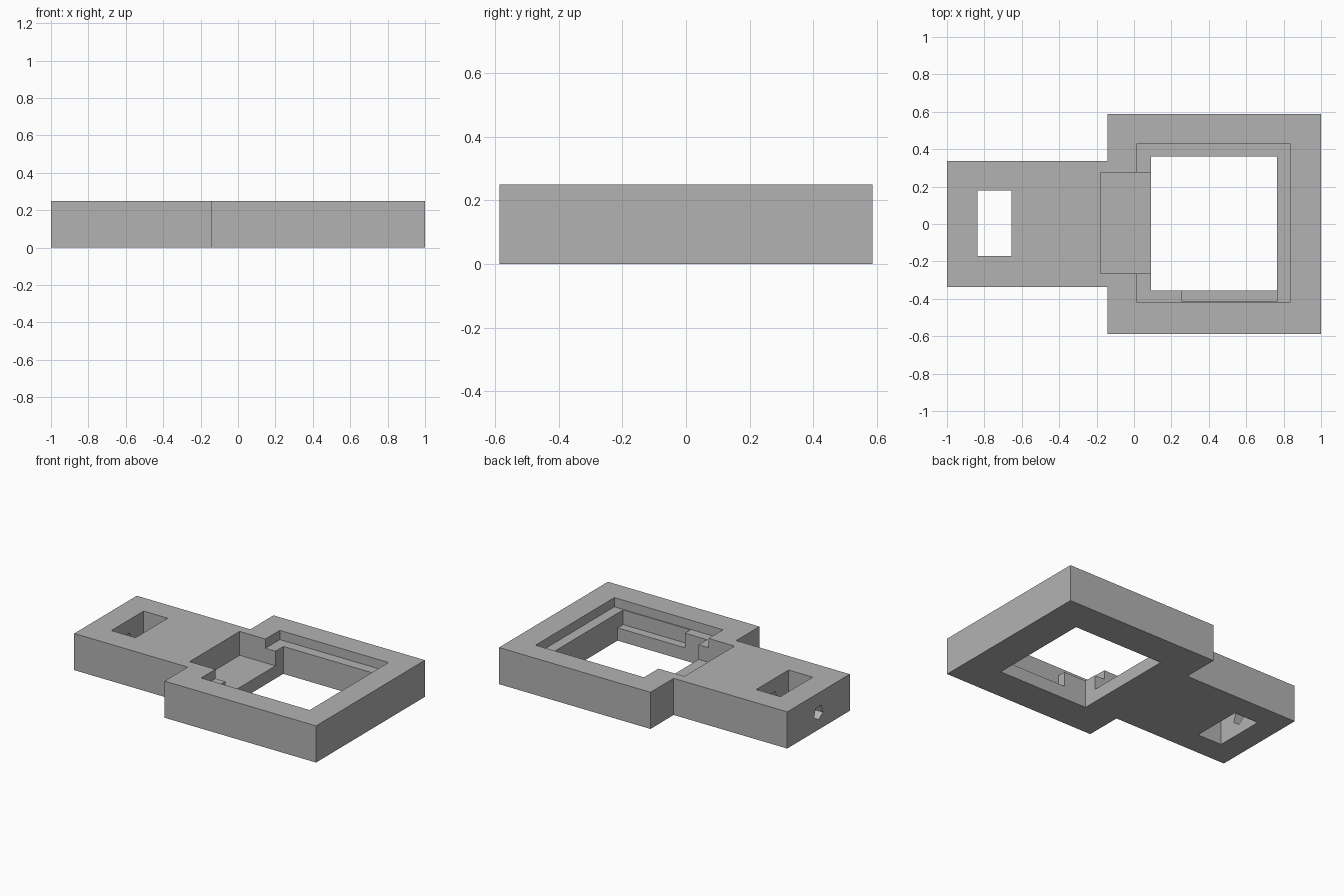
import bpy
import bmesh
from math import pi
from mathutils import Matrix, Vector

default_cube = bpy.data.objects.get("Cube")
if default_cube:
    bpy.data.objects.remove(default_cube, do_unlink=True)

THICK = 0.25     # plate thickness
LEDGE = 0.187    # height of the step around the window
FLOOR = 0.087    # floor of the two pockets
OVER = 0.1       # cutter overshoot past the plate faces

grey = bpy.data.materials.new("plain_grey")
grey.use_nodes = True
grey.diffuse_color = (0.45, 0.45, 0.45, 1)
grey.node_tree.nodes["Principled BSDF"].inputs["Base Color"].default_value = grey.diffuse_color


def make_object(name, bm):
    bmesh.ops.recalc_face_normals(bm, faces=bm.faces)
    mesh = bpy.data.meshes.new(name)
    bm.to_mesh(mesh)
    bm.free()
    mesh.materials.append(grey)
    obj = bpy.data.objects.new(name, mesh)
    bpy.context.collection.objects.link(obj)
    return obj


def box(name, x0, x1, y0, y1, z0, z1):
    bm = bmesh.new()
    centre = Vector((x0 + x1, y0 + y1, z0 + z1)) / 2
    size = Matrix.Diagonal((x1 - x0, y1 - y0, z1 - z0, 1))
    bmesh.ops.create_cube(bm, size=1, matrix=Matrix.Translation(centre) @ size)
    return make_object(name, bm)


def cut(target, cutter):
    cutter.hide_render = True
    mod = target.modifiers.new(cutter.name, "BOOLEAN")
    mod.operation = "DIFFERENCE"
    mod.solver = "EXACT"
    mod.object = cutter
    bpy.context.view_layer.objects.active = target
    bpy.ops.object.modifier_apply(modifier=mod.name)
    bpy.data.objects.remove(cutter, do_unlink=True)


# Plate: wide square frame with a narrower stem, extruded from its outline
half = [(-1, 0.337), (-0.143, 0.337), (-0.143, 0.587), (1, 0.587)]
outline = half + [(x, -y) for x, y in reversed(half)]
bm = bmesh.new()
face = bm.faces.new([bm.verts.new((x, y, 0)) for x, y in outline])
extruded = bmesh.ops.extrude_face_region(bm, geom=[face])
top_verts = [v for v in extruded["geom"] if isinstance(v, bmesh.types.BMVert)]
bmesh.ops.translate(bm, verts=top_verts, vec=(0, 0, THICK))
frame = make_object("frame_plate", bm)

# Window, stepped ledge, stem pocket, side pocket and stem slot
top = THICK + OVER
cut(frame, box("window", 0.09, 0.765, -0.355, 0.36, -OVER, top))
cut(frame, box("ledge_recess", 0.015, 0.835, -0.42, 0.43, LEDGE, top))
cut(frame, box("stem_pocket", -0.18, 0.2, -0.265, 0.275, FLOOR, top))
cut(frame, box("side_pocket", 0.257, 0.764, -0.414, -0.3, FLOOR, top))
cut(frame, box("stem_slot", -0.837, -0.655, -0.17, 0.178, -OVER, top))

# Five-sided bore running lengthwise from the stem end past the slot
bm = bmesh.new()
bmesh.ops.create_cone(bm, cap_ends=True, segments=5, radius1=0.05, radius2=0.05, depth=0.6)
lowest = min(bm.verts, key=lambda v: v.co.y)
turn = -pi / 2 - Vector((lowest.co.x, lowest.co.y)).angle_signed(Vector((1, 0)))
lay_down = Matrix.Rotation(pi / 2, 4, "Z") @ Matrix.Rotation(pi / 2, 4, "X")
place = Matrix.Translation((-0.8, 0, 0.117)) @ lay_down @ Matrix.Rotation(turn, 4, "Z")
bmesh.ops.transform(bm, matrix=place, verts=bm.verts)
cut(frame, make_object("end_bore", bm))

frame.data.shade_flat()
